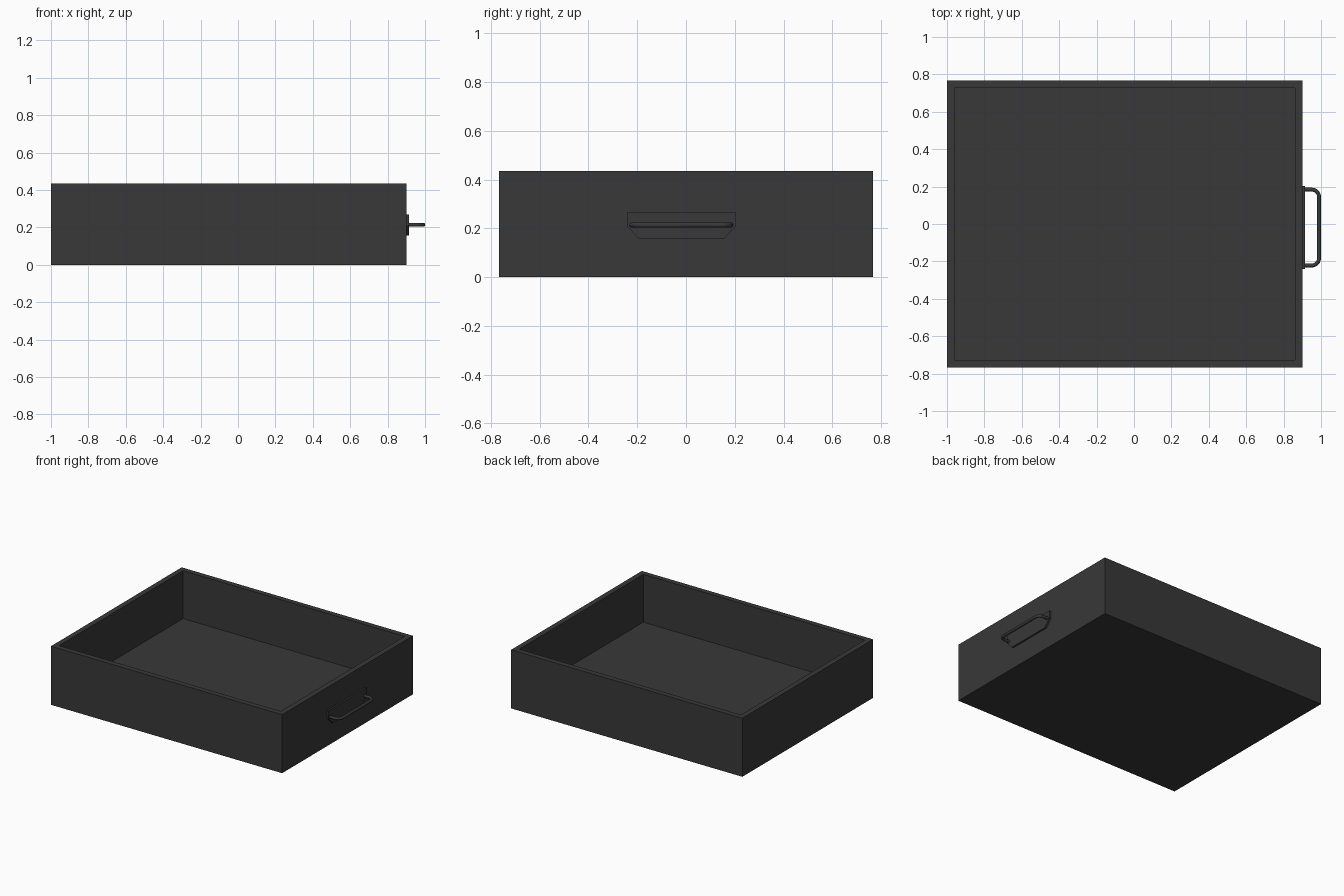
import bpy, bmesh, math
from mathutils import Vector

if "Cube" in bpy.data.objects:
    bpy.data.objects.remove(bpy.data.objects["Cube"])

dark = bpy.data.materials.new("dark_grey")
dark.diffuse_color = (0.04, 0.04, 0.04, 1)
dark.use_nodes = True
dark.node_tree.nodes["Principled BSDF"].inputs["Base Color"].default_value = dark.diffuse_color


def add_object(name, data):
    ob = bpy.data.objects.new(name, data)
    bpy.context.collection.objects.link(ob)
    data.materials.append(dark)
    return ob


def mesh_from(name, bm):
    bmesh.ops.recalc_face_normals(bm, faces=bm.faces)
    me = bpy.data.meshes.new(name)
    bm.to_mesh(me)
    bm.free()
    return add_object(name, me)


# Open tray: box with its top face inset and pushed down
X0, X1, Y, H = -1.0, 0.9, 0.767, 0.435
WALL, FLOOR = 0.056, 0.08
bm = bmesh.new()
bmesh.ops.create_cube(bm, size=1)
for v in bm.verts:
    v.co = ((X0 + X1) / 2 + v.co.x * (X1 - X0), v.co.y * 2 * Y, (v.co.z + 0.5) * H)
bm.normal_update()
top = max(bm.faces, key=lambda f: f.calc_center_median().z)
bmesh.ops.inset_region(bm, faces=[top], thickness=WALL)
well = bmesh.ops.extrude_face_region(bm, geom=[top])
for v in [g for g in well["geom"] if isinstance(g, bmesh.types.BMVert)]:
    v.co.z = FLOOR
if top.is_valid:
    bmesh.ops.delete(bm, geom=[top], context='FACES_ONLY')
mesh_from("drawer_tray", bm)

# Handle backplate with clipped lower corners
CY = -0.019
half = [(0.173, 0.156), (0.221, 0.207), (0.221, 0.268)]
outline = half + [(-y, z) for y, z in reversed(half)]
bm = bmesh.new()
face = bm.faces.new([bm.verts.new((X1 - 0.002, CY + y, z)) for y, z in outline])
ext = bmesh.ops.extrude_face_region(bm, geom=[face])
bmesh.ops.translate(bm, vec=(0.015, 0, 0),
                    verts=[g for g in ext["geom"] if isinstance(g, bmesh.types.BMVert)])
mesh_from("handle_backplate", bm)

# Handle bar: round tube swept along a U with rounded corners
R, BEND, Z = 0.0105, 0.04, 0.214
reach, span = 1.0 - R, 0.2135 - R
arc = [(reach - BEND + BEND * math.sin(a), span - BEND + BEND * math.cos(a))
       for a in [math.pi / 2 * i / 6 for i in range(7)]]
side = [(0.905, span)] + arc
path = side + [(x, -y) for x, y in reversed(side)]
RING = 12
bm = bmesh.new()
rings = []
for i, (x, y) in enumerate(path):
    a, b = path[max(i - 1, 0)], path[min(i + 1, len(path) - 1)]
    t = Vector((b[0] - a[0], b[1] - a[1], 0)).normalized()
    n = Vector((-t.y, t.x, 0))
    rings.append([bm.verts.new(Vector((x, CY + y, Z)) + R * (
        n * math.cos(2 * math.pi * k / RING) + Vector((0, 0, 1)) * math.sin(2 * math.pi * k / RING)))
        for k in range(RING)])
for r0, r1 in zip(rings, rings[1:]):
    for k in range(RING):
        j = (k + 1) % RING
        bm.faces.new((r0[k], r0[j], r1[j], r1[k]))
bm.faces.new(rings[0])
bm.faces.new(rings[-1])
bar = mesh_from("handle_bar", bm)
bpy.context.view_layer.objects.active = bar
bar.select_set(True)
bpy.ops.object.shade_smooth_by_angle(angle=math.radians(40))
